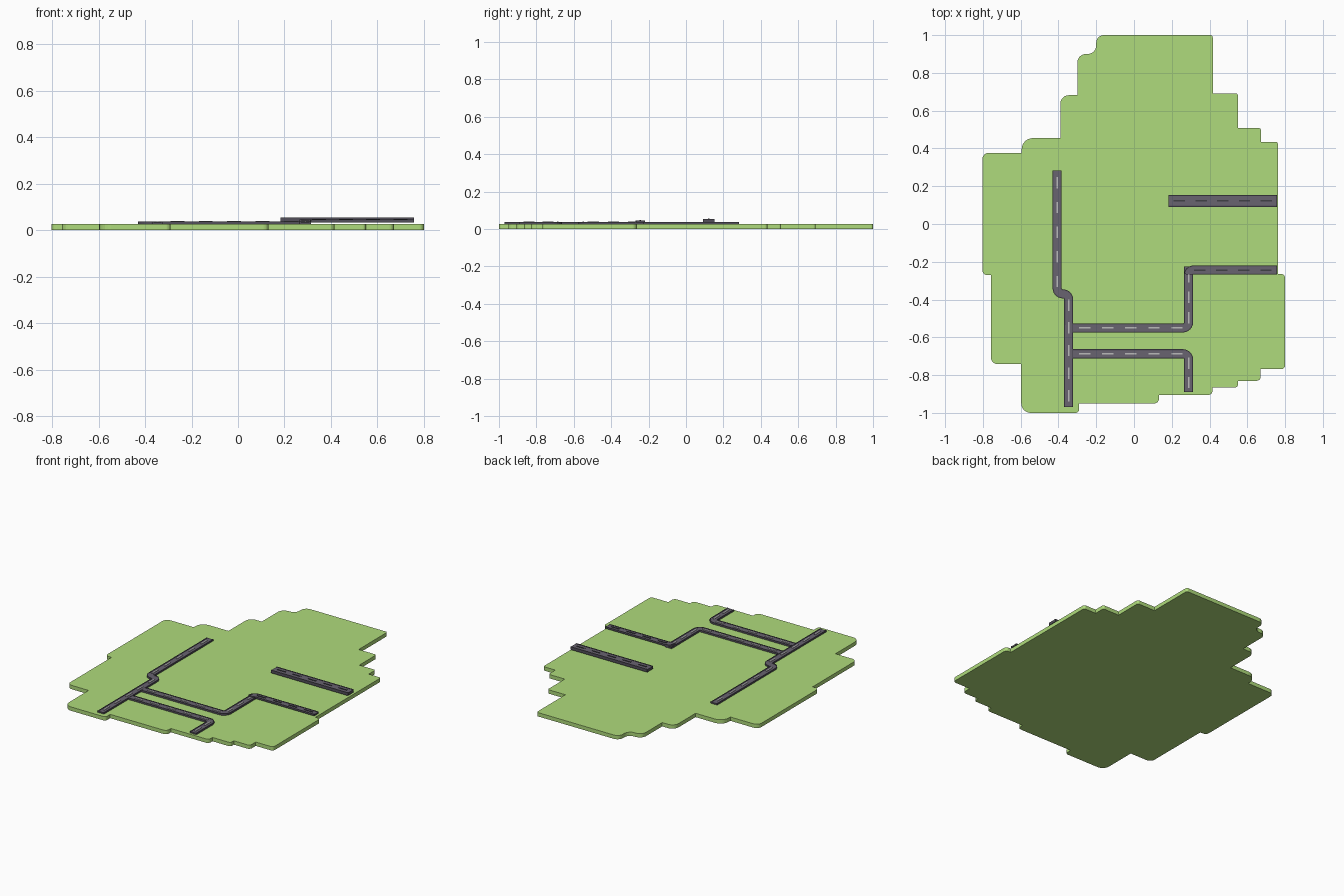
import bpy, bmesh, math
from mathutils import Vector

if "Cube" in bpy.data.objects:
    bpy.data.objects.remove(bpy.data.objects["Cube"])


def material(name, rgb):
    m = bpy.data.materials.new(name)
    m.diffuse_color = (*rgb, 1)
    m.use_nodes = True
    m.node_tree.nodes["Principled BSDF"].inputs["Base Color"].default_value = m.diffuse_color
    return m


GRASS = material("grass", (0.43, 0.71, 0.20))
ASPHALT = material("asphalt", (0.14, 0.125, 0.16))
CURB = material("curb", (0.085, 0.078, 0.10))
PALE = material("pale_marking", (0.5, 0.5, 0.5))
DARK = material("dark_marking", (0.05, 0.05, 0.06))


def finish(bm, name, *mats):
    bmesh.ops.recalc_face_normals(bm, faces=bm.faces)
    mesh = bpy.data.meshes.new(name)
    bm.to_mesh(mesh)
    bm.free()
    for m in mats:
        mesh.materials.append(m)
    ob = bpy.data.objects.new(name, mesh)
    bpy.context.collection.objects.link(ob)
    return ob


def corner(prev, p, nxt, r, steps=6):
    """Points of a round corner at p (works inward and outward)."""
    if r <= 0:
        return [p]
    a, b = (prev - p).normalized(), (nxt - p).normalized()
    c = p + (a + b) * r                      # right angled corners
    return [c - b * r * math.cos(t) - a * r * math.sin(t)
            for t in (math.pi / 2 * i / steps for i in range(steps + 1))]


# Ground slab: stepped outline, each corner x, y, radius
OUTLINE = [
    (-.2, 1, .04), (.417, 1, .012), (.417, .692, 0), (.55, .692, .012), (.55, .508, 0),
    (.672, .508, .012), (.672, .435, 0), (.763, .435, .015), (.763, -.265, 0),
    (.8, -.265, .02), (.8, -.768, .02), (.67, -.768, 0), (.67, -.83, .02), (.55, -.83, 0),
    (.55, -.865, .015), (.415, -.865, 0), (.415, -.905, .02), (.132, -.905, 0),
    (.132, -.95, .025), (-.29, -.95, 0), (-.29, -1, .02), (-.597, -1, .05),
    (-.597, -.742, 0), (-.757, -.742, .035), (-.757, -.27, 0), (-.803, -.27, .025),
    (-.803, .377, .035), (-.595, .377, 0), (-.595, .455, .06), (-.39, .455, 0),
    (-.39, .682, .045), (-.3, .682, 0), (-.3, .9, .045), (-.2, .9, .045)]
GROUND_TOP = 0.026

bm = bmesh.new()
pts = [Vector(o[:2]) for o in OUTLINE]
ring = []
for i, o in enumerate(OUTLINE):
    ring += corner(pts[i - 1], pts[i], pts[(i + 1) % len(pts)], o[2])
face = bm.faces.new([bm.verts.new((p.x, p.y, 0)) for p in ring])
ext = bmesh.ops.extrude_face_region(bm, geom=[face], use_keep_orig=True)
for v in ext["geom"]:
    if isinstance(v, bmesh.types.BMVert):
        v.co.z = GROUND_TOP
finish(bm, "ground", GRASS)


def road(name, path, width, z0, z1, marking, r=0.03):
    """Slab with raised curbs swept along a path, plus centre dashes."""
    p = [Vector(q) for q in path]
    line = [p[0]]
    for i in range(1, len(p) - 1):
        for q in corner(p[i - 1], p[i], p[i + 1], r):
            if (q - line[-1]).length > 1e-4:
                line.append(q)
    line.append(p[-1])
    h, c, lip = width / 2, 0.006, 0.002
    prof = [(-h, z0), (-h, z1), (c - h, z1), (c - h, z1 - lip),
            (h - c, z1 - lip), (h - c, z1), (h, z1), (h, z0)]
    bm = bmesh.new()
    rows = []
    for i, q in enumerate(line):
        d0 = (q - line[max(i - 1, 0)]).normalized()
        d1 = (line[min(i + 1, len(line) - 1)] - q).normalized()
        d = (d0 + d1).normalized()
        n = Vector((-d.y, d.x))
        rows.append([bm.verts.new((*(q + n * s), z)) for s, z in prof])
    for a, b in zip(rows, rows[1:]):
        for k in range(8):
            j = (k + 1) % 8
            f = bm.faces.new((a[k], a[j], b[j], b[k]))
            f.material_index = 0 if k == 3 else 1
    for row in (rows[0], rows[-1]):
        bm.faces.new(row).material_index = 1
    finish(bm, name, ASPHALT, CURB)

    # Centre dashes on every straight stretch
    bm = bmesh.new()
    for a, b in zip(p, p[1:]):
        length = (b - a).length
        if length < 0.1:
            continue
        d = (b - a) / length
        n = Vector((-d.y, d.x)) * 0.004
        count = round(length / 0.125)
        for i in range(count):
            mid = a + d * length * (i + 0.5) / count
            quad = [mid - d * .03 - n, mid + d * .03 - n, mid + d * .03 + n, mid - d * .03 + n]
            lo = [bm.verts.new((*q, z1 - lip)) for q in quad]
            hi = [bm.verts.new((*q, z1 + 0.001)) for q in quad]
            bm.faces.new(hi)
            for k in range(4):
                bm.faces.new((lo[k], lo[k - 3], hi[k - 3], hi[k]))
    finish(bm, name + "_dashes", marking)


# Roads lying on the ground
G = GROUND_TOP - 0.001
road("west_road", [(-.407, .283), (-.407, -.37), (-.346, -.37), (-.346, -.97)],
     .048, G, .037, PALE)
road("middle_road", [(-.322, -.55), (.289, -.55), (.289, -.225)], .048, G, .038, PALE)
road("south_road", [(-.322, -.687), (.289, -.687), (.289, -.89)], .048, G, .038, PALE)
# Raised roads on the east side
road("east_road", [(.289, -.268), (.289, -.244), (.757, -.244)], .048, .034, .046, DARK, r=.024)
road("north_east_road", [(.183, .122), (.757, .122)], .062, .034, .054, DARK)
